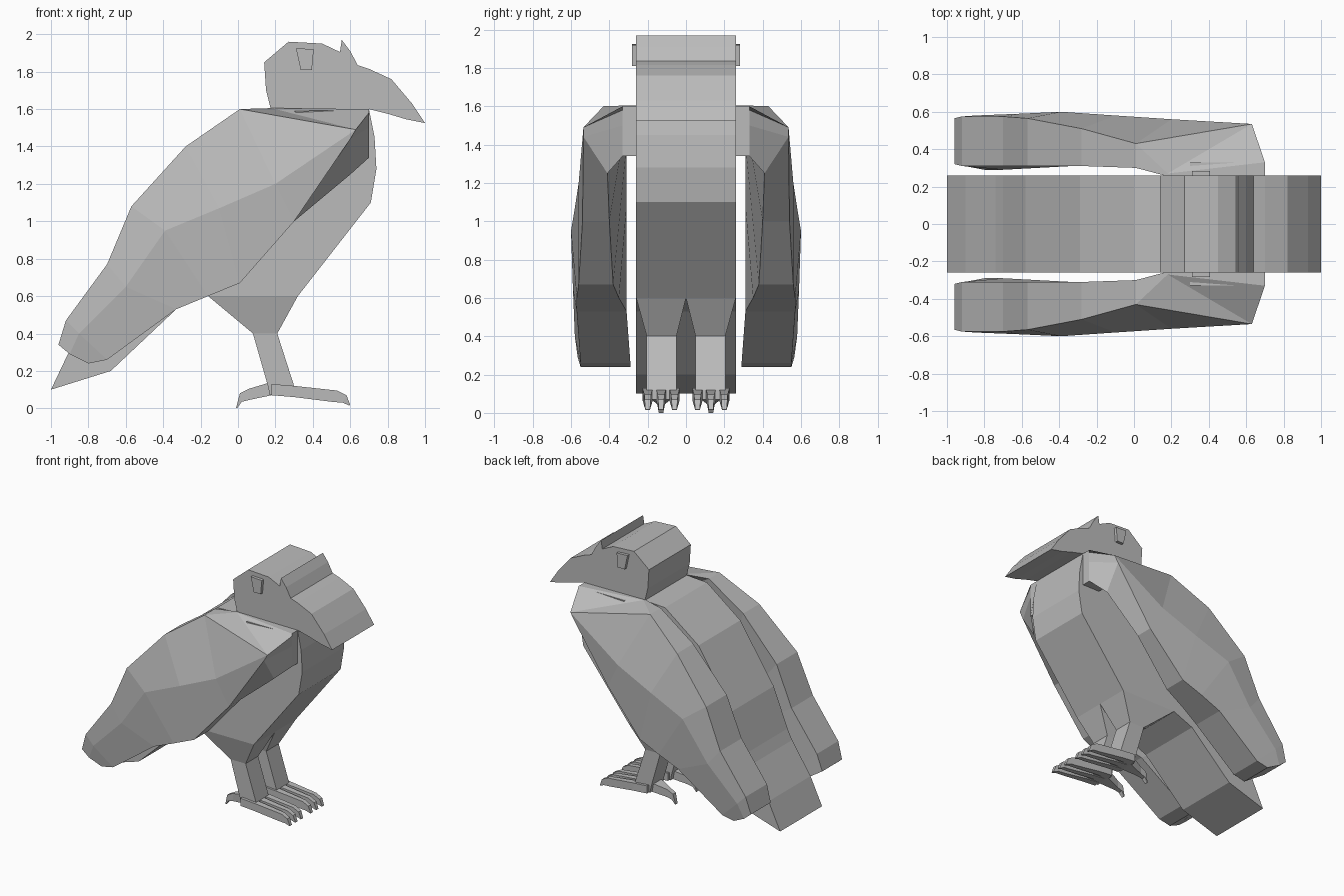
import bpy, bmesh

grey = bpy.data.materials.new("plain grey")
grey.diffuse_color = (0.5, 0.5, 0.5, 1)


def finish(name, bm):
    bmesh.ops.remove_doubles(bm, verts=bm.verts, dist=0.0005)
    bmesh.ops.recalc_face_normals(bm, faces=bm.faces)
    me = bpy.data.meshes.new(name)
    bm.to_mesh(me)
    bm.free()
    me.materials.append(grey)
    ob = bpy.data.objects.new(name, me)
    bpy.context.collection.objects.link(ob)
    return ob


def loft(name, rings):
    """Skin closed rings of equal length and cap both ends."""
    bm = bmesh.new()
    vs = [[bm.verts.new(p) for p in r] for r in rings]
    n = len(vs[0])
    for a, b in zip(vs, vs[1:]):
        for i in range(n):
            j = (i + 1) % n
            bm.faces.new((a[i], a[j], b[j], b[i]))
    bm.faces.new(vs[0])
    bm.faces.new(vs[-1])
    return finish(name, bm)


def prism(name, pts, y0, y1):
    """Side profile (x, z) extruded across y."""
    return loft(name, [[(x, y, z) for x, z in pts] for y in (y0, y1)])


def toe(name, stations, s, y):
    """Tapered toe from stations (x top, z top, x bottom, z bottom, half width)."""
    loft(name, [[(xt, s * (y - w), zt), (xt, s * (y + w), zt),
                 (xb, s * (y + w), zb), (xb, s * (y - w), zb)]
                for xt, zt, xb, zb, w in stations])


# Body with tail, and head with beak: flat-sided slabs
W = 0.26
prism("body", [(.7, 1.6), (.73, 1.45), (.74, 1.28), (.71, 1.1), (.32, .6),
               (-.16, .6), (-.33, .53), (-.68, .2), (-1, .1), (-.9, .31),
               (-.74, .55), (-.7, .63), (-.58, .93), (-.29, 1.37), (0, 1.59),
               (.18, 1.6)], -W, W)
prism("head", [(.175, 1.6), (.15, 1.7), (.14, 1.85), (.27, 1.96), (.45, 1.95),
               (.545, 1.905), (.555, 1.97), (.6, 1.91), (.64, 1.835), (.7, 1.815),
               (.82, 1.76), (.93, 1.63), (1, 1.525), (.9, 1.545),
               (.8, 1.575), (.7, 1.6)], -W, W)

# Wing stations: upper, outer middle and lower (x, z, y), inner top y, inner lower (x, z, y)
WING = [
    ((.70, 1.6, .33), (.70, 1.58, .33), (.70, 1.5, .33), .255, (.70, 1.34, .33)),
    ((.18, 1.605, .27), (.63, 1.49, .535), (.60, 1.44, .535), .255, (.60, 1.25, .41)),
    ((.01, 1.6, .43), (.63, 1.49, .535), (.60, 1.44, .535), .30, (.60, 1.25, .41)),
    ((.01, 1.6, .43), (.20, 1.2, .56), (.30, 1.0, .54), .30, (.30, 1.0, .40)),
    ((-.28, 1.4, .51), (-.10, 1.07, .58), (.01, .67, .56), .31, (.01, .67, .38)),
    ((-.57, 1.08, .565), (-.39, .95, .60), (-.16, .6, .57), .31, (-.16, .6, .35)),
    ((-.70, .77, .575), (-.60, .65, .59), (-.33, .53, .57), .31, (-.33, .53, .31)),
    ((-.92, .47, .575), (-.85, .4, .58), (-.70, .26, .55), .31, (-.70, .26, .29)),
    ((-.96, .34, .565), (-.90, .29, .565), (-.80, .24, .55), .32, (-.80, .24, .29)),
]

FRONT_TOE = [(.18, .13, .18, .07, .027), (.3, .12, .3, .06, .025),
             (.53, .095, .5, .035, .018), (.58, .07, .56, .03, .016),
             (.6, .018, .595, .015, .012)]
BACK_TOE = [(.22, .14, .22, .07, .06), (.16, .135, .18, .07, .05),
            (.06, .105, .06, .045, .02), (.01, .08, .02, .035, .018),
            (-.01, .002, -.005, 0, .012)]

for s, side in ((-1, "right"), (1, "left")):
    # Eye plate
    prism(f"{side}_eye", [(.31, 1.925), (.405, 1.92), (.395, 1.81), (.335, 1.81)],
          s * .255, s * .283)
    # Shoulder joining wing and body
    prism(f"{side}_shoulder", [(.699, 1.595), (.699, 1.34), (.55, 1.34), (.3, 1.59)],
          s * .25, s * .329)
    # Folded wing
    loft(f"{side}_wing", [[(u[0], s * it, u[1]), (u[0], s * u[2], u[1]),
                           (m[0], s * m[2], m[1]), (l[0], s * l[2], l[1]),
                           (k[0], s * k[2], k[1])] for u, m, l, it, k in WING])
    # Thigh and shank: x front, x back, inner y, outer y, z
    leg = [(.32, -.16, .0, .26, .6), (.21, .08, .05, .205, .4), (.3, .16, .05, .205, .12),
           (.3, .17, .05, .205, .07)]
    loft(f"{side}_leg", [[(a, s * i, z), (a, s * o, z), (b, s * o, z), (b, s * i, z)]
                         for a, b, i, o, z in leg])
    # Clawed toes
    for k, y in enumerate((.06, .13, .2)):
        toe(f"{side}_front_toe_{k + 1}", FRONT_TOE, s, y)
    toe(f"{side}_back_toe", BACK_TOE, s, .13)
